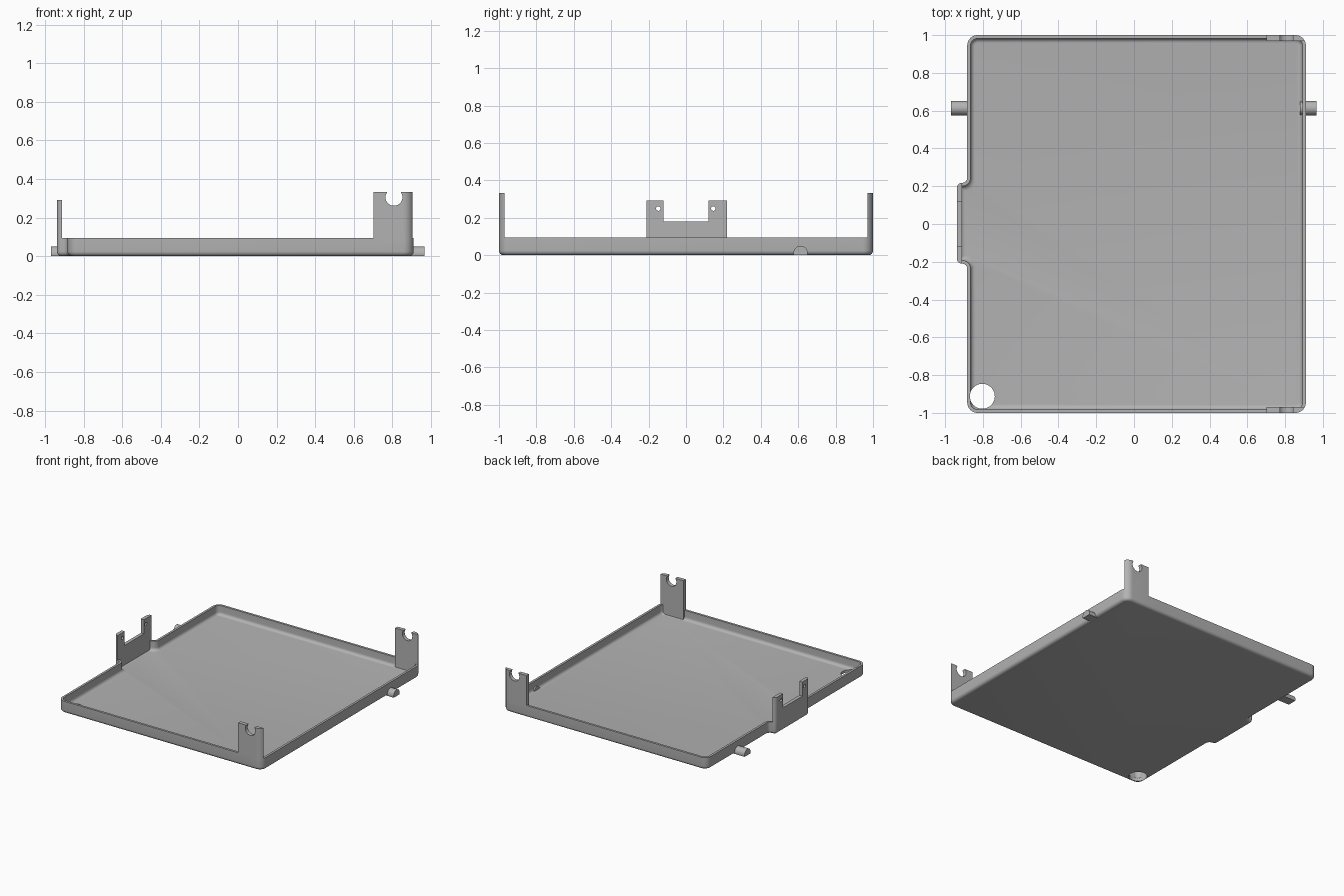
import bpy, bmesh, math
from mathutils import Vector

cube = bpy.data.objects.get("Cube")
if cube:
    bpy.data.objects.remove(cube, do_unlink=True)

RIM, FLOOR, WALL, FILLET = 0.095, 0.02, 0.018, 0.024
grey = bpy.data.materials.new("plain_grey")
grey.use_nodes = True
colour = (0.45, 0.45, 0.45, 1)
grey.diffuse_color = colour
grey.node_tree.nodes["Principled BSDF"].inputs["Base Color"].default_value = colour


def outline(d):
    """Rounded tray outline, moved inward by d."""
    x0, x1, xb = -0.883 + d, 0.91 - d, -0.938 + d
    y, b0, b1 = 1 - d, -0.21 + d, 0.218 - d
    tight = max(0.027 - d, 0.004)
    wide, corner = 0.054 - tight, max(0.055 - d, 0.012)
    pts = [(x1, -y, corner), (x1, y, corner), (x0, y, corner),
           (x0, b1, wide), (xb, b1, tight), (xb, b0, tight),
           (x0, b0, wide), (x0, -y, corner)]
    out = []
    for i, (px, py, r) in enumerate(pts):
        p = Vector((px, py))
        a = (Vector(pts[i - 1][:2]) - p).normalized()
        b = (Vector(pts[(i + 1) % len(pts)][:2]) - p).normalized()
        c = p + (a + b) * r
        for k in range(9):
            t = k / 8 * math.pi / 2
            out.append(c - b * r * math.cos(t) - a * r * math.sin(t))
    return out


def finish(name, bm):
    bmesh.ops.recalc_face_normals(bm, faces=bm.faces)
    mesh = bpy.data.meshes.new(name)
    bm.to_mesh(mesh)
    bm.free()
    obj = bpy.data.objects.new(name, mesh)
    bpy.context.collection.objects.link(obj)
    mesh.materials.append(grey)
    return obj


def loft(name, levels):
    """Closed solid through outlines given as (inset, height)."""
    bm = bmesh.new()
    rings = [[bm.verts.new((p.x, p.y, z)) for p in outline(d)] for d, z in levels]
    for lo, hi in zip(rings, rings[1:]):
        for i in range(len(lo)):
            bm.faces.new((lo[i - 1], lo[i], hi[i], hi[i - 1]))
    bm.faces.new(rings[0])
    bm.faces.new(rings[-1])
    return finish(name, bm)


def prism(name, profile, axis, start, end):
    """Extrude a (horizontal, z) profile along x or y."""
    bm = bmesh.new()
    place = (lambda u, z, t: (t, u, z)) if axis == "x" else (lambda u, z, t: (u, t, z))
    ends = [[bm.verts.new(place(u, z, t)) for u, z in profile] for t in (start, end)]
    bm.faces.new(ends[0])
    bm.faces.new(ends[1])
    for i in range(len(profile)):
        bm.faces.new((ends[0][i - 1], ends[0][i], ends[1][i], ends[1][i - 1]))
    return finish(name, bm)


def boolean(obj, other, operation, keep=False):
    mod = obj.modifiers.new("cut", "BOOLEAN")
    mod.operation, mod.object, mod.solver = operation, other, "EXACT"
    bpy.context.view_layer.objects.active = obj
    bpy.ops.object.modifier_apply(modifier=mod.name)
    if not keep:
        bpy.data.objects.remove(other, do_unlink=True)


def cylinder(name, location, radius, depth, rotation=(0, 0, 0)):
    bpy.ops.mesh.primitive_cylinder_add(vertices=40, radius=radius, depth=depth,
                                        location=location, rotation=rotation)
    bpy.context.object.name = name
    return bpy.context.object


def arc(u, z, r, a0, a1, n=20):
    return [(u + r * math.cos(a0 + (a1 - a0) * i / n),
             z + r * math.sin(a0 + (a1 - a0) * i / n)) for i in range(n + 1)]


# Tray shell with filleted outer and inner bottom edges
steps = [k / 6 * math.pi / 2 for k in range(7)]
outer = [(FILLET * (1 - math.sin(t)), FILLET * (1 - math.cos(t))) for t in steps]
inner = [(WALL + FILLET * (1 - math.cos(t)), FLOOR + FILLET * (1 - math.sin(t))) for t in steps]
tray = loft("tray", outer + [(0, RIM), (WALL, RIM)] + inner)
envelope = loft("envelope", outer + [(0, 0.5)])
envelope.hide_render = True

# Round hole in one corner of the floor
boolean(tray, cylinder("corner_hole", (-0.803, -0.912, 0), 0.066, 0.3), "DIFFERENCE")

# Hook tabs at both ends, each with an open round notch
opening = math.asin(0.028 / 0.044)
notch = arc(0.808, 0.305, 0.044, opening, -math.pi - opening)
hook = [(0.702, 0.012), (0.95, 0.012), (0.95, 0.333)] + notch + [(0.702, 0.333)]
tabs = [prism("hook_tab", hook, "y", s * 1.05, s * 0.97) for s in (-1, 1)]

# Forked side tab with two pin holes
fork = [(-0.3, 0.012), (0.3, 0.012), (0.3, 0.292), (0.12, 0.292), (0.12, 0.18),
        (-0.12, 0.18), (-0.12, 0.292), (-0.3, 0.292)]
side_tab = prism("side_tab", fork, "x", -1, -0.911)
for y in (-0.148, 0.146):
    boolean(side_tab, cylinder("pin_hole", (-0.92, y, 0.249), 0.012, 0.3,
                               (0, math.pi / 2, 0)), "DIFFERENCE")

# Trim the tabs to the tray outline and join them on
for tab in tabs + [side_tab]:
    boolean(tab, envelope, "INTERSECT", keep=True)
    boolean(tray, tab, "UNION")
bpy.data.objects.remove(envelope, do_unlink=True)

# Flat-bottomed round pegs on both sides
dip = math.asin(0.012 / 0.038)
peg = arc(0.613, 0.012, 0.038, -dip, math.pi + dip)
pegs = [prism("right_peg", peg, "x", -0.97, -0.868),
        prism("left_peg", peg, "x", 0.88, 0.965)]

for obj in [tray] + pegs:
    bpy.ops.object.select_all(action="DESELECT")
    obj.select_set(True)
    bpy.context.view_layer.objects.active = obj
    bpy.ops.object.shade_smooth_by_angle(angle=math.radians(30))
